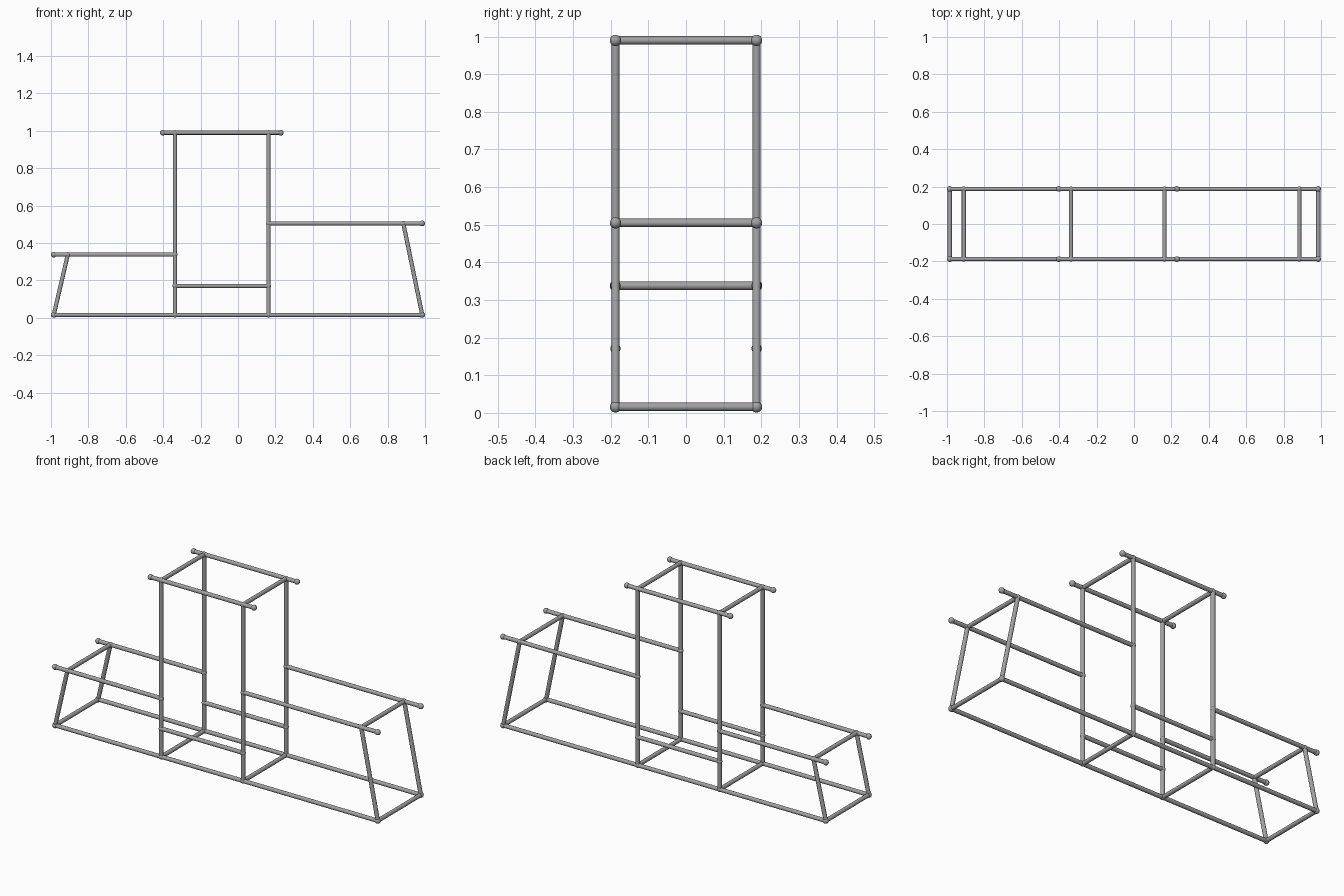
import bpy
from mathutils import Vector

if "Cube" in bpy.data.objects:
    bpy.data.objects.remove(bpy.data.objects["Cube"])

TUBE, JOINT, TIP = 0.011, 0.0135, 0.015
Y = 0.1875                            # half width between side frames
X_END, X_A, X_B = 0.985, -0.337, 0.163
Z0, Z_RAIL, Z_LEFT, Z_RIGHT, Z_TOP = 0.016, 0.171, 0.338, 0.505, 0.99
X_LEFT, X_RIGHT = -0.91, 0.884        # where the slanted legs meet the arms

steel = bpy.data.materials.new("grey steel")
steel.diffuse_color = (0.36, 0.36, 0.36, 1)
steel.use_nodes = True
steel.node_tree.nodes["Principled BSDF"].inputs["Base Color"].default_value = steel.diffuse_color


def finish(name):
    ob = bpy.context.object
    ob.name = name
    ob.data.materials.append(steel)
    bpy.ops.object.shade_smooth_by_angle()


def tube(name, a, b):
    a, b = Vector(a), Vector(b)
    d = b - a
    bpy.ops.mesh.primitive_cylinder_add(
        vertices=20, radius=TUBE, depth=d.length, location=(a + b) / 2,
        rotation=d.to_track_quat('Z', 'Y').to_euler())
    finish(name)


def ball(name, p, r):
    bpy.ops.mesh.primitive_uv_sphere_add(segments=20, ring_count=12, radius=r, location=p)
    finish(name)


# Tubes of one side frame, as (x, z) end points
side_tubes = {
    "bottom_rail": ((-X_END, Z0), (X_END, Z0)),
    "left_post": ((X_A, Z0), (X_A, Z_TOP)),
    "right_post": ((X_B, Z0), (X_B, Z_TOP)),
    "top_handle": ((-0.402, Z_TOP), (0.229, Z_TOP)),
    "low_rail": ((X_A, Z_RAIL), (X_B, Z_RAIL)),
    "left_arm": ((-X_END, Z_LEFT), (X_A, Z_LEFT)),
    "right_arm": ((X_B, Z_RIGHT), (X_END, Z_RIGHT)),
    "left_leg": ((-X_END, Z0), (X_LEFT, Z_LEFT)),
    "right_leg": ((X_END, Z0), (X_RIGHT, Z_RIGHT)),
}
# Rounded tips at free ends and outer corners
tips = [(-X_END, Z0), (X_END, Z0), (-0.402, Z_TOP), (0.229, Z_TOP),
        (-X_END, Z_LEFT), (X_END, Z_RIGHT)]
# Welded joints where tubes meet
joints = [(X_A, Z0), (X_B, Z0), (X_A, Z_RAIL), (X_B, Z_RAIL), (X_A, Z_LEFT),
          (X_B, Z_RIGHT), (X_A, Z_TOP), (X_B, Z_TOP),
          (X_LEFT, Z_LEFT), (X_RIGHT, Z_RIGHT)]

for side, y in (("front", -Y), ("back", Y)):
    for name, ((x1, z1), (x2, z2)) in side_tubes.items():
        tube(f"{side}_{name}", (x1, y, z1), (x2, y, z2))
    for x, z in tips:
        ball(f"{side}_tip", (x, y, z), TIP)
    for x, z in joints:
        ball(f"{side}_joint", (x, y, z), JOINT)

# Cross bars joining the two side frames
for x, z in [(-X_END, Z0), (X_A, Z0), (X_B, Z0), (X_END, Z0), (X_A, Z_TOP),
             (X_B, Z_TOP), (X_LEFT, Z_LEFT), (X_RIGHT, Z_RIGHT)]:
    tube("cross_bar", (x, -Y, z), (x, Y, z))
